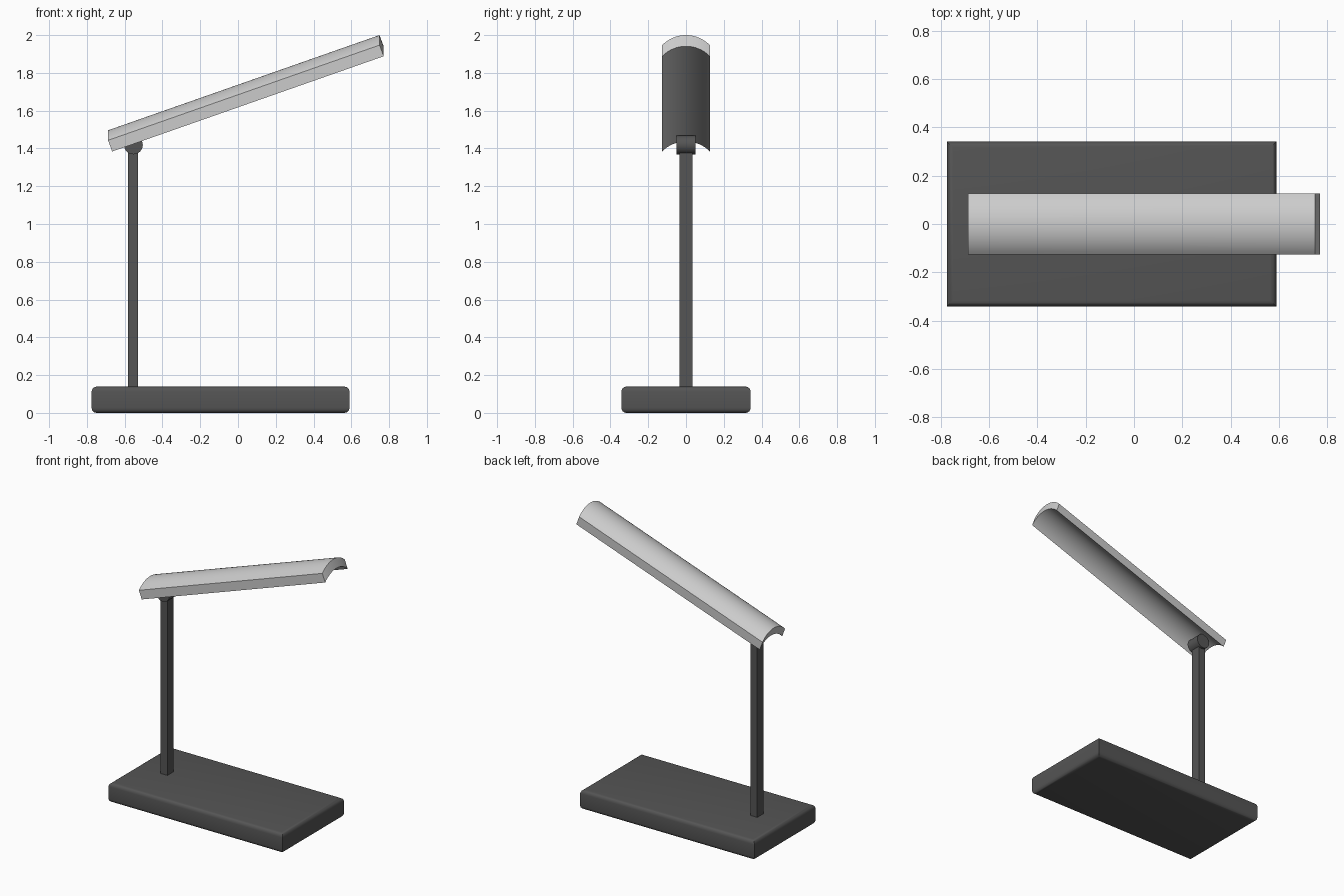
import bpy, bmesh, math

if "Cube" in bpy.data.objects:
    bpy.data.objects.remove(bpy.data.objects["Cube"])

dark = bpy.data.materials.new("dark_grey")
dark.diffuse_color = (0.09, 0.09, 0.09, 1)
dark.use_nodes = True
dark.node_tree.nodes["Principled BSDF"].inputs["Base Color"].default_value = dark.diffuse_color


def finish(bm, name, mat=None, smooth=True):
    bmesh.ops.recalc_face_normals(bm, faces=bm.faces)
    me = bpy.data.meshes.new(name)
    bm.to_mesh(me)
    bm.free()
    ob = bpy.data.objects.new(name, me)
    bpy.context.collection.objects.link(ob)
    if mat:
        me.materials.append(mat)
    if smooth:
        bpy.ops.object.select_all(action='DESELECT')
        ob.select_set(True)
        bpy.context.view_layer.objects.active = ob
        bpy.ops.object.shade_smooth_by_angle(angle=math.radians(35))
    return ob


def box(x0, x1, y0, y1, z0, z1):
    bm = bmesh.new()
    bmesh.ops.create_cube(bm, size=1)
    for v in bm.verts:
        v.co = ((x0 + x1) / 2 + v.co.x * (x1 - x0),
                (y0 + y1) / 2 + v.co.y * (y1 - y0),
                (z0 + z1) / 2 + v.co.z * (z1 - z0))
    return bm


# Base: slab with rounded top and bottom rims, sharp upright corners
HX, HY, H, R = 0.6825, 0.342, 0.139, 0.026
CX = -0.0925
bm = bmesh.new()
steps = 4
levels = []
for zc, a0 in ((R, -90), (H - R, 0)):
    for i in range(steps + 1):
        a = math.radians(a0 + 90 * i / steps)
        levels.append((R * (1 - math.cos(a)), zc + R * math.sin(a)))
rings = []
for inset, z in levels:
    rings.append([bm.verts.new((CX + sx * (HX - inset), sy * (HY - inset), z))
                  for sx, sy in ((-1, -1), (1, -1), (1, 1), (-1, 1))])
for a, b in zip(rings, rings[1:]):
    for i in range(4):
        j = (i + 1) % 4
        bm.faces.new((a[i], a[j], b[j], b[i]))
bm.faces.new(rings[0][::-1])
bm.faces.new(rings[-1])
finish(bm, "base", dark)

# Upright post
finish(box(-0.582, -0.529, -0.034, 0.034, 0.12, 1.40), "post", dark, smooth=False)

# Hinge barrel, lying along y
bpy.ops.mesh.primitive_cylinder_add(vertices=32, radius=0.05, depth=0.1,
                                    location=(-0.554, 0, 1.419),
                                    rotation=(math.pi / 2, 0, 0))
hinge = bpy.context.object
hinge.name = "hinge"
hinge.data.materials.append(dark)
bpy.ops.object.shade_smooth_by_angle(angle=math.radians(35))

# Lamp head: arched strip swept up the slope, thickened downwards
W, DROP, N = 0.126, 0.053, 16
rad = (W * W + DROP * DROP) / (2 * DROP)
half = math.asin(W / rad)
arc = []
for i in range(N + 1):
    t = half * (2 * i / N - 1)
    arc.append((rad * math.sin(t), -rad * (1 - math.cos(t))))
section = [(0, y, z) for y, z in arc] + [(0.022, y, z - 0.059) for y, z in reversed(arc)]
bm = bmesh.new()
ends = [[bm.verts.new((x0 + x, y, z0 + z)) for x, y, z in section]
        for x0, z0 in ((-0.688, 1.496), (0.749, 2.0))]
n = len(section)
for i in range(n):
    j = (i + 1) % n
    bm.faces.new((ends[0][i], ends[0][j], ends[1][j], ends[1][i]))
for e in ends:
    for i in range(N):
        bm.faces.new((e[i], e[i + 1], e[n - 2 - i], e[n - 1 - i]))
finish(bm, "lamp_head")
